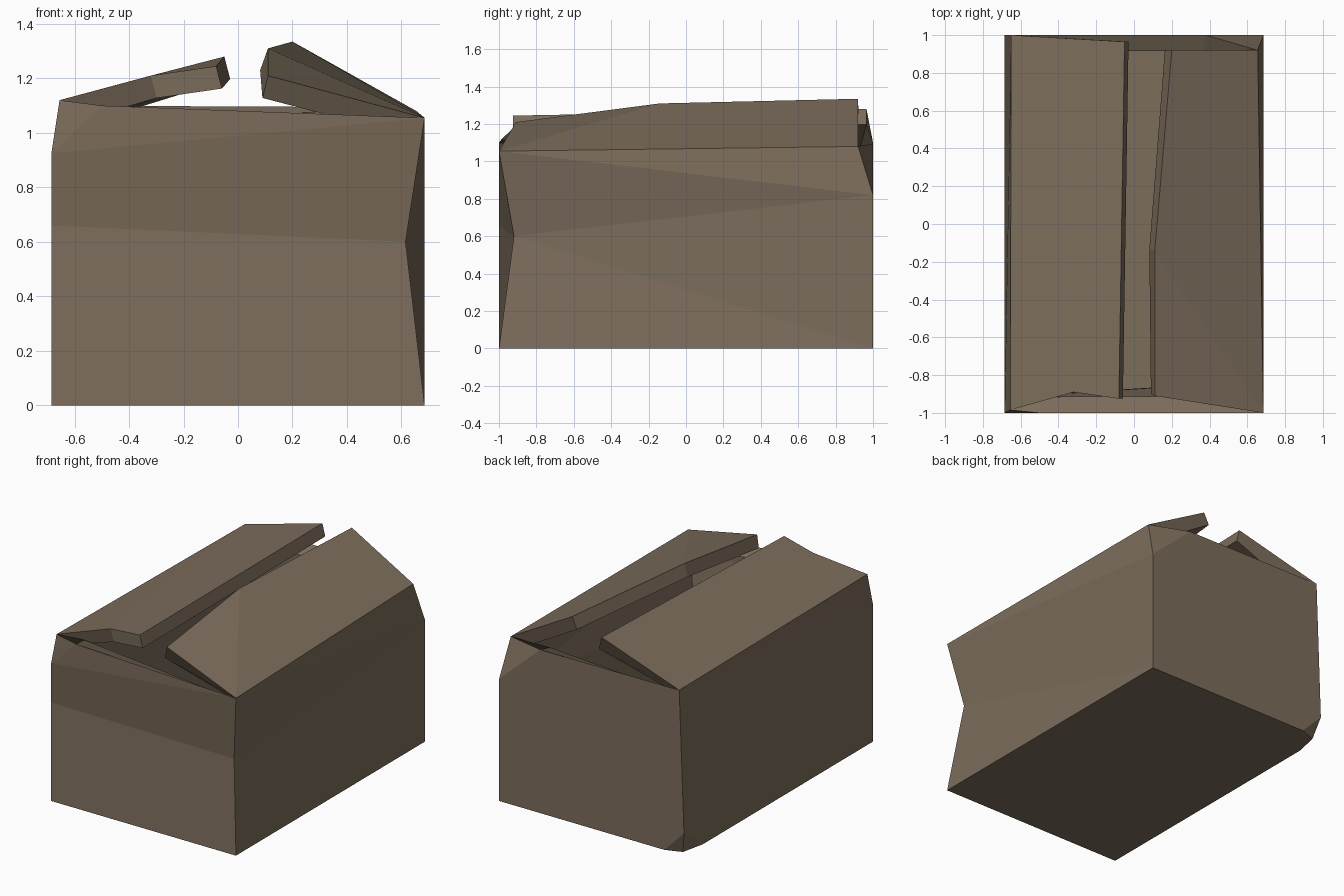
import bpy, bmesh

if "Cube" in bpy.data.objects:
    bpy.data.objects.remove(bpy.data.objects["Cube"])

# One flat colour
card = bpy.data.materials.new("cardboard_brown")
card.diffuse_color = (0.20, 0.152, 0.105, 1)
card.use_nodes = True
card.node_tree.nodes["Principled BSDF"].inputs["Base Color"].default_value = card.diffuse_color

# Named points of the battered outer skin
# f/b = front/back, l/r = left/right, number = height order
P = {
    # front left corner
    "fl0": (-0.685, -1, 0), "fl1": (-0.685, -1, 0.66),
    "fl2": (-0.685, -1, 0.925), "fl3": (-0.655, -0.985, 1.12),
    # front right corner with its dent
    "fr0": (0.685, -1, 0), "fr1": (0.615, -0.92, 0.60), "fr2": (0.685, -1, 1.055),
    # back right corner
    "br0": (0.685, 1, 0), "br1": (0.685, 1, 0.82), "br2": (0.655, 0.92, 1.08),
    # back left corner, crushed at the bottom
    "cx": (-0.54, 1, 0), "cv": (-0.65, 0.96, 0), "cy": (-0.685, 0.80, 0),
    "cz": (-0.685, 1, 0.15), "bl": (-0.65, 1, 1.10),
    # rim points
    "rf": (-0.50, -1, 1.10), "rb": (0.38, 1, 1.095),
    # free edge of the left flap
    "lf1": (-0.32, -0.89, 1.21), "lf2": (-0.08, -0.925, 1.245), "lb": (-0.05, 0.965, 1.28),
    # free edge of the right flap
    "rff": (0.11, -0.91, 1.21), "rfm": (0.11, -0.14, 1.31), "rfb": (0.20, 0.92, 1.335),
}

PANELS = [
    # bottom
    "fl0 cy cv cx br0 fr0",
    # front wall
    "fl0 fr0 fr1 fl1", "fl1 fr1 fr2 fl2", "fl2 fr2 rf", "fl2 rf fl3",
    # right wall
    "fr0 br0 fr1", "fr1 br0 br1", "fr1 br1 fr2", "fr2 br1 br2",
    # back wall
    "br0 cx cz bl rb br1", "br1 rb br2",
    # left wall
    "fl0 fl1 fl2 cz cy", "fl2 bl cz", "fl2 fl3 bl",
    # crushed corner
    "cx cv cz", "cv cy cz",
    # left flap
    "fl3 lf1 bl", "lf1 lf2 lb bl",
    # right flap
    "fr2 rfm rff", "fr2 br2 rfb rfm",
]

bm = bmesh.new()
V = {name: bm.verts.new(co) for name, co in P.items()}
faces = [bm.faces.new([V[n] for n in panel.split()]) for panel in PANELS]
bmesh.ops.recalc_face_normals(bm, faces=bm.faces[:])
bm.normal_update()
if faces[0].normal.z > 0:
    bmesh.ops.reverse_faces(bm, faces=bm.faces[:])

mesh = bpy.data.meshes.new("open_box")
bm.to_mesh(mesh)
bm.free()
mesh.materials.append(card)
box = bpy.data.objects.new("open_box", mesh)
bpy.context.collection.objects.link(box)

# Board thickness, grown inwards
solid = box.modifiers.new("board_thickness", 'SOLIDIFY')
solid.thickness = 0.085
solid.offset = -1
solid.use_even_offset = True
solid.use_quality_normals = True
